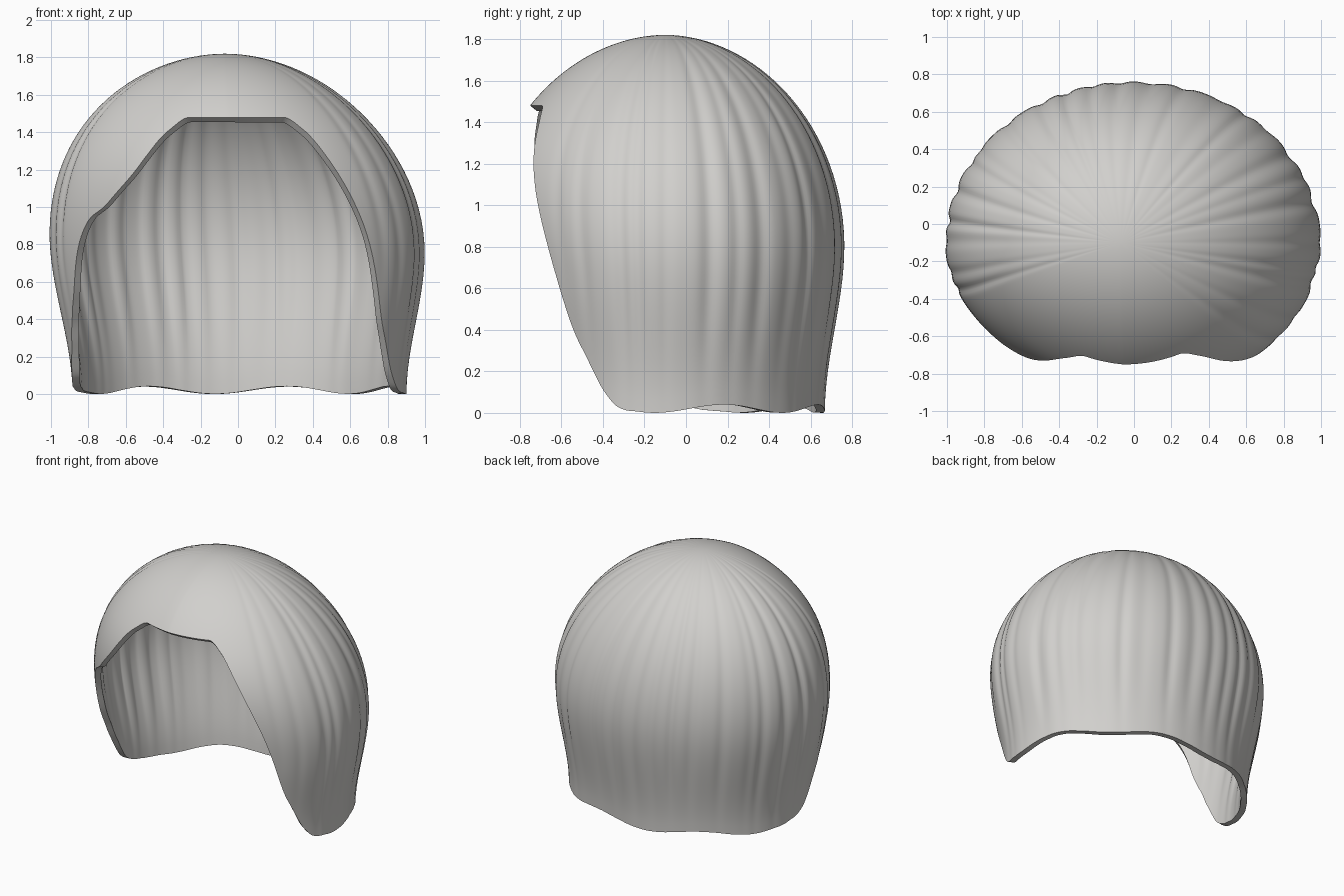
import bpy, math, random

random.seed(4)
COLS, ROWS, TOP, BULGE = 360, 44, 1.82, 0.8

# Start clean of the default cube
cube = bpy.data.objects.get("Cube")
if cube:
    bpy.data.objects.remove(cube, do_unlink=True)

# Face opening: (angle from the front in degrees, height of the edge)
OPENING = [(-118, 0), (-103, .015), (-93, .045), (-86, .1), (-80, .2), (-75, .3),
           (-64, .55), (-57, .82), (-52, .94), (-45, 1.0), (-35, 1.17),
           (-26, 1.38), (-18, 1.48), (26, 1.48), (32.5, 1.38), (38, 1.17),
           (43, .92), (47.5, .65), (53, .4), (64, .12), (70, .03), (76, .005)]


def smoothstep(v):
    v = max(0.0, min(1.0, v))
    return v * v * (3 - 2 * v)


def raw_edge(a):
    """Lower edge: wavy hem at the back, cut-out at the front."""
    a = (a + 180) % 360 - 180
    for (a0, z0), (a1, z1) in zip(OPENING, OPENING[1:]):
        if a0 <= a <= a1:
            return z0 + (z1 - z0) * (a - a0) / (a1 - a0)
    return .02 + .02 * math.cos(math.radians(7 * (a - 163)))


def edge(a):
    """Edge with softened corners."""
    return sum(raw_edge(a + d * .5) for d in range(-4, 5)) / 9


def radius(z):
    """Relative half width of the dome at a height."""
    if z < BULGE:
        return 1 - .11 * smoothstep((BULGE - z) / BULGE)
    u = min(1.0, (z - BULGE) / (TOP - BULGE))
    return (1 - u * u) ** .52


# Hair grooves, irregularly spaced around the sides and back
grooves = [(52 + i * 10 + random.uniform(-3, 3), random.uniform(.006, .02),
            random.uniform(1.8, 3.2)) for i in range(25)]


def groove_depth(a):
    return sum(d * math.exp(-(((a - c + 180) % 360 - 180) / w) ** 2)
               for c, d, w in grooves)


def shell_point(a, z, low, depth):
    r = radius(z) * (1.004 - depth * (.15 + .85 * smoothstep((z - low) / .6)))
    s, c = math.sin(math.radians(a)), math.cos(math.radians(a))
    front = .78 + .1 * smoothstep((z - .6) / .8) - .09 * max(0, -s)
    shift = .008 - .078 * smoothstep(z / TOP) ** 2
    return (shift + r * s, -.1 - r * c * (front if c > 0 else .86), z)


# Outer surface: columns from the edge up to the crown
verts, faces = [], []
for i in range(COLS):
    a = i * 360 / COLS
    low, depth = edge(a), groove_depth(a)
    for j in range(ROWS):
        z = low + (TOP - low) * math.sin(j / ROWS * math.pi / 2)
        verts.append(shell_point(a, z, low, depth))
crown = len(verts)
verts.append((-.07, -.1, TOP))
for i in range(COLS):
    p, q = i * ROWS, (i + 1) % COLS * ROWS
    for j in range(ROWS - 1):
        faces.append((p + j, q + j, q + j + 1, p + j + 1))
    faces.append((p + ROWS - 1, q + ROWS - 1, crown))

mesh = bpy.data.meshes.new("hair_shell")
mesh.from_pydata(verts, [], faces)
hair = bpy.data.objects.new("hair_shell", mesh)
bpy.context.collection.objects.link(hair)

# Colour
grey = bpy.data.materials.new("light_grey")
grey.use_nodes = True
colour = (.64, .63, .61, 1)
grey.diffuse_color = colour
grey.node_tree.nodes["Principled BSDF"].inputs["Base Color"].default_value = colour
mesh.materials.append(grey)

# Thickness towards the inside, then smooth shading with a crisp rim
bpy.ops.object.select_all(action='DESELECT')
hair.select_set(True)
bpy.context.view_layer.objects.active = hair
solid = hair.modifiers.new("thickness", 'SOLIDIFY')
solid.thickness = .042
solid.offset = -1
bpy.ops.object.modifier_apply(modifier=solid.name)
bpy.ops.object.shade_smooth_by_angle(angle=math.radians(40))
